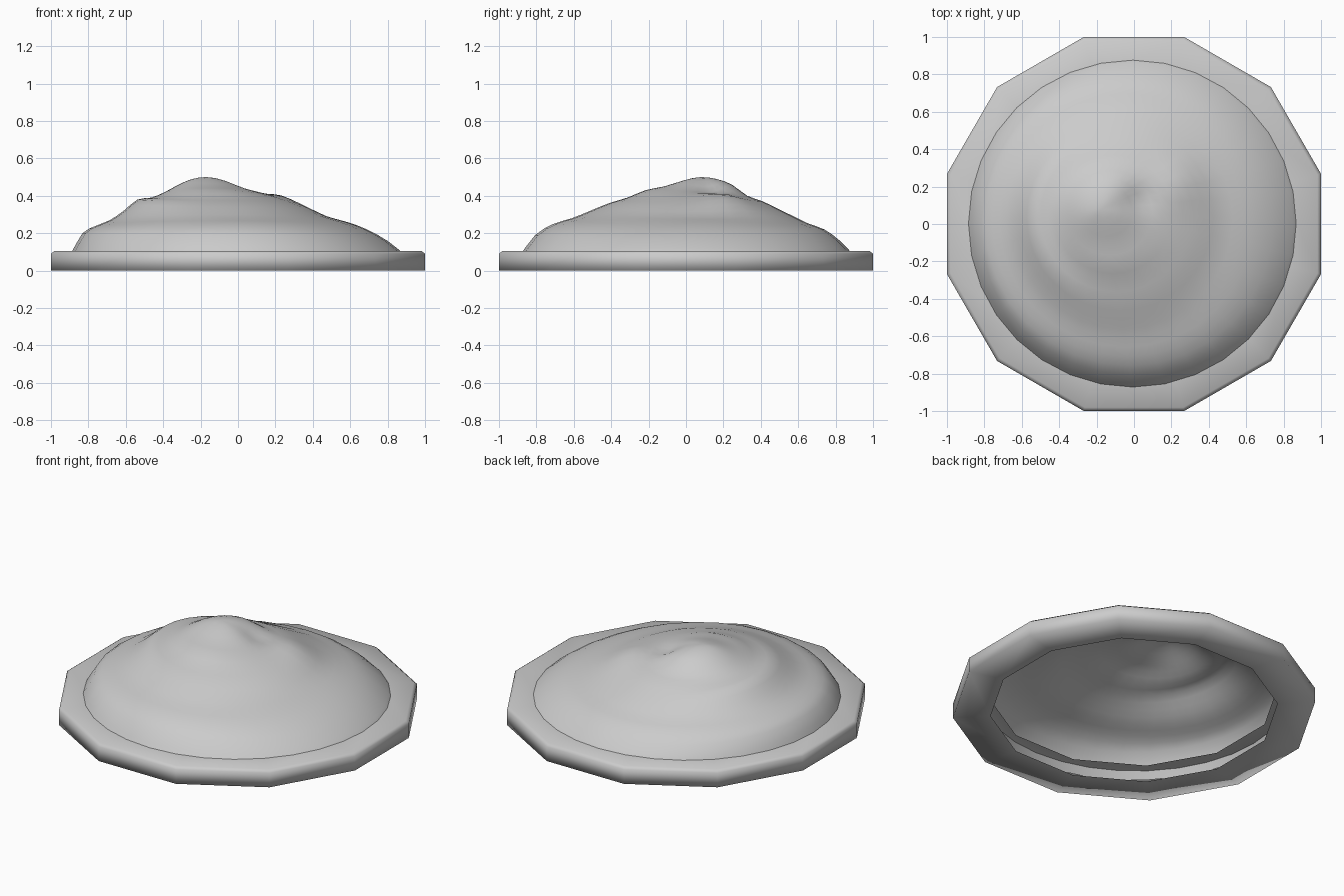
import bpy, bmesh, math
from mathutils import Vector

if "Cube" in bpy.data.objects:
    bpy.data.objects.remove(bpy.data.objects["Cube"], do_unlink=True)

grey = bpy.data.materials.new("stone grey")
grey.use_nodes = True
tone = (0.6, 0.6, 0.6, 1)
grey.diffuse_color = tone
grey.node_tree.nodes["Principled BSDF"].inputs["Base Color"].default_value = tone


def bridge(bm, a, b):
    n = len(a)
    for i in range(n):
        j = (i + 1) % n
        bm.faces.new((a[i], a[j], b[j], b[i]))


def finish(bm, name):
    mesh = bpy.data.meshes.new(name)
    bm.to_mesh(mesh)
    bm.free()
    for face in mesh.polygons:
        face.use_smooth = True
    mesh.materials.append(grey)
    obj = bpy.data.objects.new(name, mesh)
    bpy.context.collection.objects.link(obj)
    return obj


# Twelve-sided rim, open on the inside, with a slightly bevelled top edge
SIDES = 12
outer = 1 / math.cos(math.pi / SIDES)
section = [(0.82, 0), (outer, 0), (outer, 0.09), (outer - 0.02, 0.105), (0.82, 0.105)]
bm = bmesh.new()
loops = []
for radius, z in section:
    angles = [math.tau * (i + 0.5) / SIDES for i in range(SIDES)]
    loops.append([bm.verts.new((radius * math.cos(a), radius * math.sin(a), z)) for a in angles])
for low, high in zip(loops, loops[1:]):
    bridge(bm, low, high)
finish(bm, "base_rim")

# Mound heights in hundredths, from the peak out to the rim in four directions
STEPS = (0, .1, .2, .3, .4, .5, .6, .7, .8, .9, .97, 1)
SLOPES = (
    (50, 48, 44, 41, 38, 34, 29, 26, 22, 16, 10, 6),
    (50, 49, 46, 40, 37, 33, 29, 25, 22, 16, 10, 6),
    (50, 49, 46, 42, 39, 38, 32, 27, 24, 20, 11, 6),
    (50, 48, 45, 43, 39, 36, 32, 28, 25, 19, 10, 6),
)
PEAK = Vector((-0.17, 0.08))
# Local swells and hollows: x, y, width, height
SWELLS = ((0.24, 0.22, 0.12, 0.025), (0.04, 0.14, 0.08, -0.025))


def along(heights, t):
    """Smooth curve through the listed heights."""
    k = max(i for i in range(len(STEPS) - 1) if STEPS[i] <= t)

    def slope(i):
        if i == 0:
            return 0
        lo, hi = i - 1, min(i + 1, len(STEPS) - 1)
        return (heights[hi] - heights[lo]) / (STEPS[hi] - STEPS[lo])

    span = STEPS[k + 1] - STEPS[k]
    u = (t - STEPS[k]) / span
    ease = u * u * (3 - 2 * u)
    bend = span * u * (1 - u) * ((1 - u) * slope(k) - u * slope(k + 1))
    return (heights[k] + (heights[k + 1] - heights[k]) * ease + bend) / 100


def mound_point(angle, t):
    rim = Vector((math.cos(angle), math.sin(angle))) * 0.905
    p = PEAK.lerp(rim, t)
    quarter = angle / (math.pi / 2)
    q = int(quarter) % 4
    blend = math.sin((quarter - int(quarter)) * math.pi / 2) ** 2
    z = along(SLOPES[q], t) * (1 - blend) + along(SLOPES[(q + 1) % 4], t) * blend
    for x, y, width, height in SWELLS:
        z += height * math.exp(-(p - Vector((x, y))).length_squared / width ** 2)
    return p.x, p.y, z


# Mound: open shell of concentric loops drifting toward the off-centre peak
SEGMENTS = 32
bm = bmesh.new()
rows = []
for t in [i / 20 for i in range(1, 20)] + [0.97, 1]:
    rows.append([bm.verts.new(mound_point(math.tau * i / SEGMENTS, t)) for i in range(SEGMENTS)])
top = bm.verts.new(mound_point(0, 0))
for i in range(SEGMENTS):
    bm.faces.new((top, rows[0][i], rows[0][(i + 1) % SEGMENTS]))
for inner_row, outer_row in zip(rows, rows[1:]):
    bridge(bm, outer_row, inner_row)
finish(bm, "mound")
